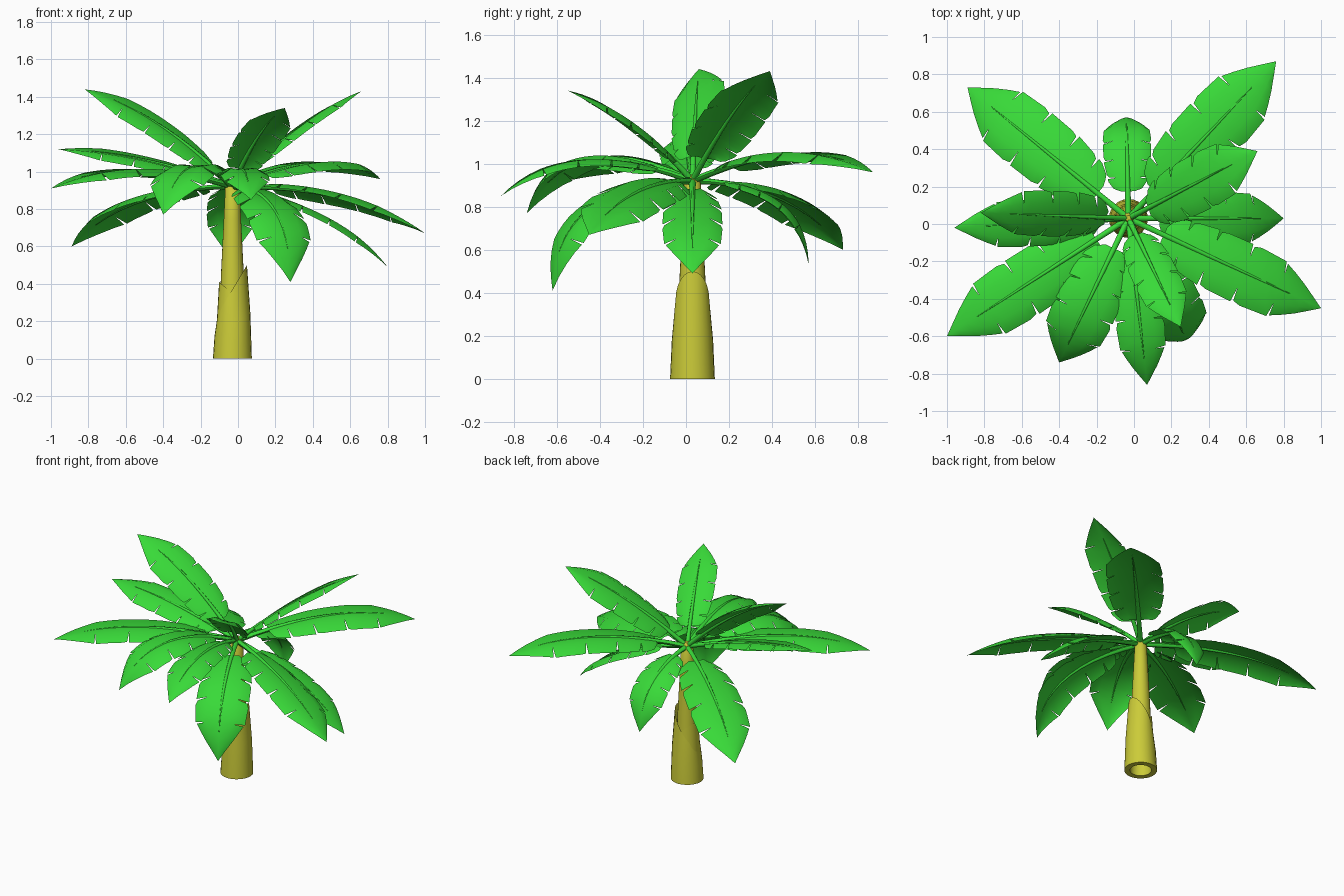
import bpy, bmesh, math
from math import sin, cos, pi
from mathutils import Vector, Matrix

if "Cube" in bpy.data.objects:
    bpy.data.objects.remove(bpy.data.objects["Cube"])


def material(name, rgb):
    m = bpy.data.materials.new(name)
    m.use_nodes = True
    m.diffuse_color = (*rgb, 1)
    m.node_tree.nodes["Principled BSDF"].inputs["Base Color"].default_value = (*rgb, 1)
    return m


GREEN = material("leaf green", (0.04, 0.70, 0.04))
YELLOW = material("stem yellow", (0.60, 0.60, 0.04))
CROWN = Vector((-0.03, 0.03, 0.92))


def finish(bm, name, mat, angle=50):
    me = bpy.data.meshes.new(name)
    bm.to_mesh(me)
    bm.free()
    ob = bpy.data.objects.new(name, me)
    bpy.context.collection.objects.link(ob)
    me.materials.append(mat)
    bpy.ops.object.select_all(action="DESELECT")
    ob.select_set(True)
    bpy.context.view_layer.objects.active = ob
    bpy.ops.object.shade_smooth_by_angle(angle=math.radians(angle))
    return ob


def skin(bm, rings):
    """Join successive closed rings of points with quads."""
    loops = [[bm.verts.new(p) for p in ring] for ring in rings]
    n = len(loops[0])
    for a, b in zip(loops, loops[1:]):
        for i in range(n):
            j = (i + 1) % n
            bm.faces.new((a[i], a[j], b[j], b[i]))
    return loops


# Stem: hollow foot and overlapping sheaths with slanted rims
def tube(name, profile, rim=lambda a: 0, cap=False, sides=24):
    bm = bmesh.new()
    top = max(z for r, z in profile)
    rings = []
    for r, z in profile:
        ring = []
        for i in range(sides):
            a = 2 * pi * i / sides
            ring.append((CROWN.x + r * cos(a), CROWN.y + r * sin(a), z + rim(a) * z / top))
        rings.append(ring)
    loops = skin(bm, rings)
    if cap:
        bm.faces.new(loops[-1])
    return finish(bm, name, YELLOW)


tube("stem_core", [(0.07, 0.2), (0.061, 0.45), (0.046, 0.75), (0.038, 0.92), (0.015, 0.95)], cap=True)
tube("outer_sheath", [(0.066, 0.3), (0.068, 0.0), (0.104, 0.0), (0.096, 0.18), (0.078, 0.37)],
     rim=lambda a: 0.13 * cos(a))
tube("inner_sheath", [(0.088, 0.1), (0.071, 0.35)], rim=lambda a: 0.06 * cos(a - pi))


# Leaves
OUTLINE = [(0, 0.5), (0.08, 0.8), (0.25, 0.97), (0.5, 1), (0.68, 0.94), (0.84, 0.5), (1, 0)]


def outline(s):
    for (a, wa), (b, wb) in zip(OUTLINE, OUTLINE[1:]):
        if s <= b:
            return wa + (wb - wa) * (s - a) / (b - a)
    return 0


class Frond:
    """Arched path with a rolled cross frame."""

    def __init__(self, tip, bulge, roll):
        self.a, self.c = CROWN, Vector(tip)
        chord = self.c - self.a
        self.flat = Vector((-chord.y, chord.x, 0)).normalized()
        up = chord.cross(self.flat).normalized()
        # strongly arched leaves bend nearer the tip
        self.b = self.a + chord * (0.56 + bulge / 2) + up * bulge * 2
        self.roll = roll

    def at(self, t, side=0, lift=0):
        p = self.a * (1 - t) ** 2 + self.b * 2 * t * (1 - t) + self.c * t * t
        tan = ((self.b - self.a) * (1 - t) + (self.c - self.b) * t).normalized()
        s = Matrix.Rotation(-self.roll, 3, tan) @ self.flat
        return p + s * side + tan.cross(s) * lift


def blade(name, frond, half, start=0.15):
    """Two halves of torn panels, sharing the inner columns."""
    bm = bmesh.new()
    cuts = [0, 0.1, 0.25, 0.45, 0.68, 1]
    rows = 4
    for sign in (-1, 1):
        for s0, s1 in zip(cuts, cuts[1:]):
            grid = []
            for r in range(rows + 1):
                s = s0 + (s1 - s0) * r / rows
                width = half * outline(s)
                line = []
                for k, drop in ((0, 0), (0.55, 0.06), (1, -0.18)):
                    t, w = start + (1 - start) * s, width * k
                    if k == 1 and r == 0:     # tear opens at each panel's start
                        t += 0.012
                        w *= 0.94
                    line.append(bm.verts.new(frond.at(t, sign * w, width * drop)))
                grid.append(line)
            for r in range(rows):
                for c in range(2):
                    q = [grid[r][c], grid[r][c + 1], grid[r + 1][c + 1], grid[r + 1][c]]
                    bm.faces.new(q if sign < 0 else q[::-1])
    bmesh.ops.remove_doubles(bm, verts=bm.verts, dist=0.0004)
    bmesh.ops.dissolve_degenerate(bm, edges=bm.edges, dist=0.0001)
    return finish(bm, name, GREEN, 60)


def midrib(name, frond, sides=6, steps=9, end=0.8):
    """Stalk that tapers into the raised rib of the leaf."""
    bm = bmesh.new()
    rings = []
    for i in range(steps + 1):
        f = i / steps
        r = 0.015 * (1 - f) + 0.002
        rings.append([frond.at(f * end, r * cos(2 * pi * j / sides), r * sin(2 * pi * j / sides))
                      for j in range(sides)])
    loops = skin(bm, rings)
    bm.faces.new(loops[-1])
    return finish(bm, name, GREEN, 60)


# name: tip, arch height, half width, roll
LEAVES = {
    "back_right": ((-0.89, 0.73, 0.60), 0.10, 0.18, 0),
    "back_left": ((0.76, 0.87, 0.96), 0.10, 0.18, 0),
    "upper_left": ((0.66, 0.39, 1.43), 0.04, 0.155, 0.22),
    "left": ((0.80, 0.03, 0.49), 0.08, 0.14, 0),
    "front_left": ((1.00, -0.45, 0.67), 0.08, 0.17, 0.22),
    "upper_front": ((0.25, -0.55, 1.34), 0.05, 0.125, 0.22),
    "drooping_front": ((0.28, -0.62, 0.41), 0.20, 0.17, 0),
    "front": ((0.07, -0.86, 0.85), 0.13, 0.13, 0),
    "front_right": ((-0.40, -0.74, 0.77), 0.19, 0.17, 0),
    "far_right": ((-1.00, -0.60, 0.91), 0.09, 0.17, 0),
    "right": ((-0.96, -0.02, 1.12), 0.04, 0.13, 0.2),
    "upper_right": ((-0.82, 0.06, 1.44), 0.06, 0.135, 0.42),
    "back": ((-0.04, 0.57, 0.53), 0.15, 0.13, 0),
}
for key, (tip, bulge, half, roll) in LEAVES.items():
    path = Frond(tip, bulge, roll)
    blade(key + "_leaf", path, half)
    midrib(key + "_midrib", path)
